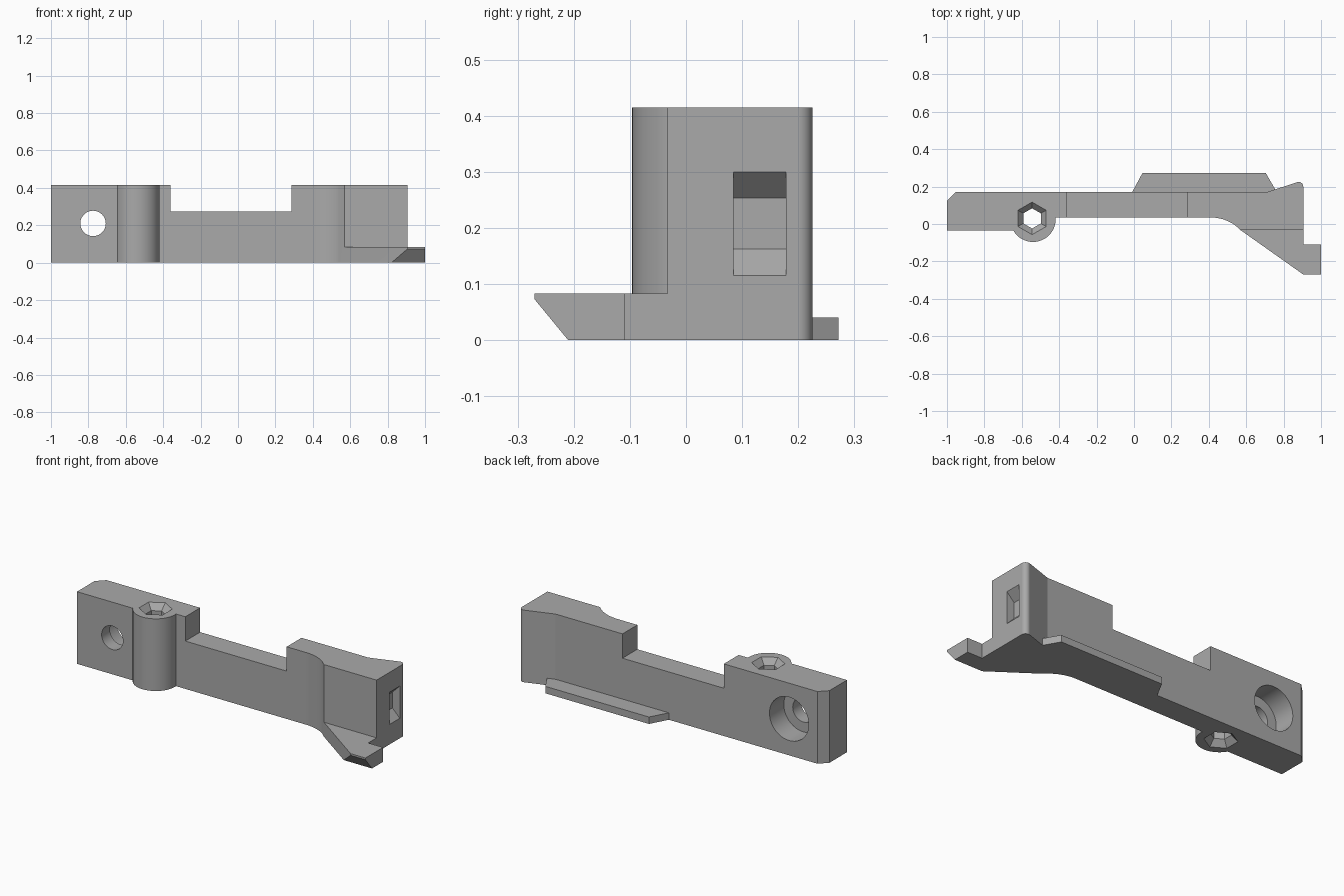
import bpy, bmesh
from math import sin, cos, radians, pi
from mathutils import Matrix

default = bpy.data.objects.get("Cube")
if default:
    bpy.data.objects.remove(default, do_unlink=True)

grey = bpy.data.materials.new("mid grey")
grey.use_nodes = True
colour = (0.4, 0.4, 0.4, 1)
grey.diffuse_color = colour
grey.node_tree.nodes["Principled BSDF"].inputs["Base Color"].default_value = colour


def arc(cx, cy, r, start, end, n):
    """Points along an arc, angles in degrees."""
    angles = [radians(start + (end - start) * i / n) for i in range(n + 1)]
    return [(cx + r * cos(a), cy + r * sin(a)) for a in angles]


def finish(name, bm):
    bmesh.ops.recalc_face_normals(bm, faces=bm.faces[:])
    mesh = bpy.data.meshes.new(name)
    bm.to_mesh(mesh)
    bm.free()
    mesh.materials.append(grey)
    ob = bpy.data.objects.new(name, mesh)
    bpy.context.collection.objects.link(ob)
    return ob


def prism(name, outline, z0, z1):
    bm = bmesh.new()
    face = bm.faces.new([bm.verts.new((x, y, z0)) for x, y in outline])
    new = bmesh.ops.extrude_face_region(bm, geom=[face])["geom"]
    bmesh.ops.translate(bm, vec=(0, 0, z1 - z0),
                        verts=[v for v in new if isinstance(v, bmesh.types.BMVert)])
    return finish(name, bm)


def cone(name, sides, r1, r2, depth, matrix):
    bm = bmesh.new()
    bmesh.ops.create_cone(bm, cap_ends=True, segments=sides, radius1=r1,
                          radius2=r2, depth=depth, matrix=matrix)
    return finish(name, bm)


def combine(target, tool, operation):
    mod = target.modifiers.new(operation, 'BOOLEAN')
    mod.object, mod.operation, mod.solver = tool, operation, 'EXACT'
    bpy.context.view_layer.objects.active = target
    bpy.ops.object.modifier_apply(modifier=mod.name)
    bpy.data.objects.remove(tool, do_unlink=True)


H = 0.415
HEX = (-0.545, 0.03)

# Main bar, with the round boss and flared end in its outline
outline = [(-1, -0.035)]
outline += arc(-0.54, 0.025, 0.121, 210, 365, 28)
outline += arc(0.41, -0.19, 0.225, 90, 54.7, 8)
outline += [(0.57, -0.033), (0.905, -0.033)]
outline += arc(0.88, 0.2, 0.025, 0, 108, 12)
outline += [(0.71, 0.17), (-0.955, 0.17), (-1, 0.125)]
body = prism("latch_bar", outline, 0, H)

# Lower foot with a sloping front underside
foot = prism("foot", [(0.57, -0.033), (0.905, -0.27), (1, -0.27), (1, -0.11),
                      (0.905, -0.11), (0.905, 0.05), (0.57, 0.05)], 0, 0.083)
bm = bmesh.new()
bm.from_mesh(foot.data)
cut = bmesh.ops.bisect_plane(bm, geom=bm.verts[:] + bm.edges[:] + bm.faces[:],
                             plane_co=(0, -0.21, 0), plane_no=(0, -0.073, -0.06),
                             clear_outer=True)
bmesh.ops.holes_fill(bm, edges=[e for e in bm.edges if e.is_boundary])
bmesh.ops.recalc_face_normals(bm, faces=bm.faces[:])
bm.to_mesh(foot.data)
bm.free()
combine(body, foot, 'UNION')

# Rear rail
rail = prism("rear_rail", [(-0.01, 0.17), (0.045, 0.272), (0.705, 0.272),
                           (0.755, 0.185), (0.755, 0.12), (-0.01, 0.12)], 0, 0.04)
combine(body, rail, 'UNION')

# Step down in the middle of the bar
notch = prism("notch_cutter", [(-0.36, -0.5), (0.285, -0.5), (0.285, 0.5), (-0.36, 0.5)],
              0.275, 0.6)
combine(body, notch, 'DIFFERENCE')

# Bolt hole with a counterbore at the back
turn = Matrix.Rotation(pi / 2, 4, 'X')
for r, y, depth in ((0.068, 0, 1), (0.125, 0.24, 0.4)):
    hole = cone("bolt_cutter", 48, r, r, depth, Matrix.Translation((-0.775, y, 0.21)) @ turn)
    combine(body, hole, 'DIFFERENCE')

# Hexagonal shaft, flared at both ends
shaft = cone("hex_cutter", 6, 0.054, 0.054, 1, Matrix.Translation((*HEX, 0.2)))
combine(body, shaft, 'DIFFERENCE')
for z, low, high in ((H, 0.054, 0.12), (0, 0.12, 0.054)):
    flare = cone("flare_cutter", 6, low, high, 0.07, Matrix.Translation((*HEX, z)))
    combine(body, flare, 'DIFFERENCE')

# Tapered pocket in the end face
bm = bmesh.new()
side = [(0.95, 0.07), (0.95, 0.345), (0.858, 0.253), (0.858, 0.162)]
face = bm.faces.new([bm.verts.new((x, 0.085, z)) for x, z in side])
new = bmesh.ops.extrude_face_region(bm, geom=[face])["geom"]
bmesh.ops.translate(bm, vec=(0, 0.093, 0),
                    verts=[v for v in new if isinstance(v, bmesh.types.BMVert)])
combine(body, finish("pocket_cutter", bm), 'DIFFERENCE')

# Smooth curves, crisp edges
bpy.ops.object.select_all(action='DESELECT')
body.select_set(True)
bpy.context.view_layer.objects.active = body
bpy.ops.object.shade_smooth_by_angle(angle=radians(12))
weighted = body.modifiers.new("even_normals", 'WEIGHTED_NORMAL')
weighted.keep_sharp = True
